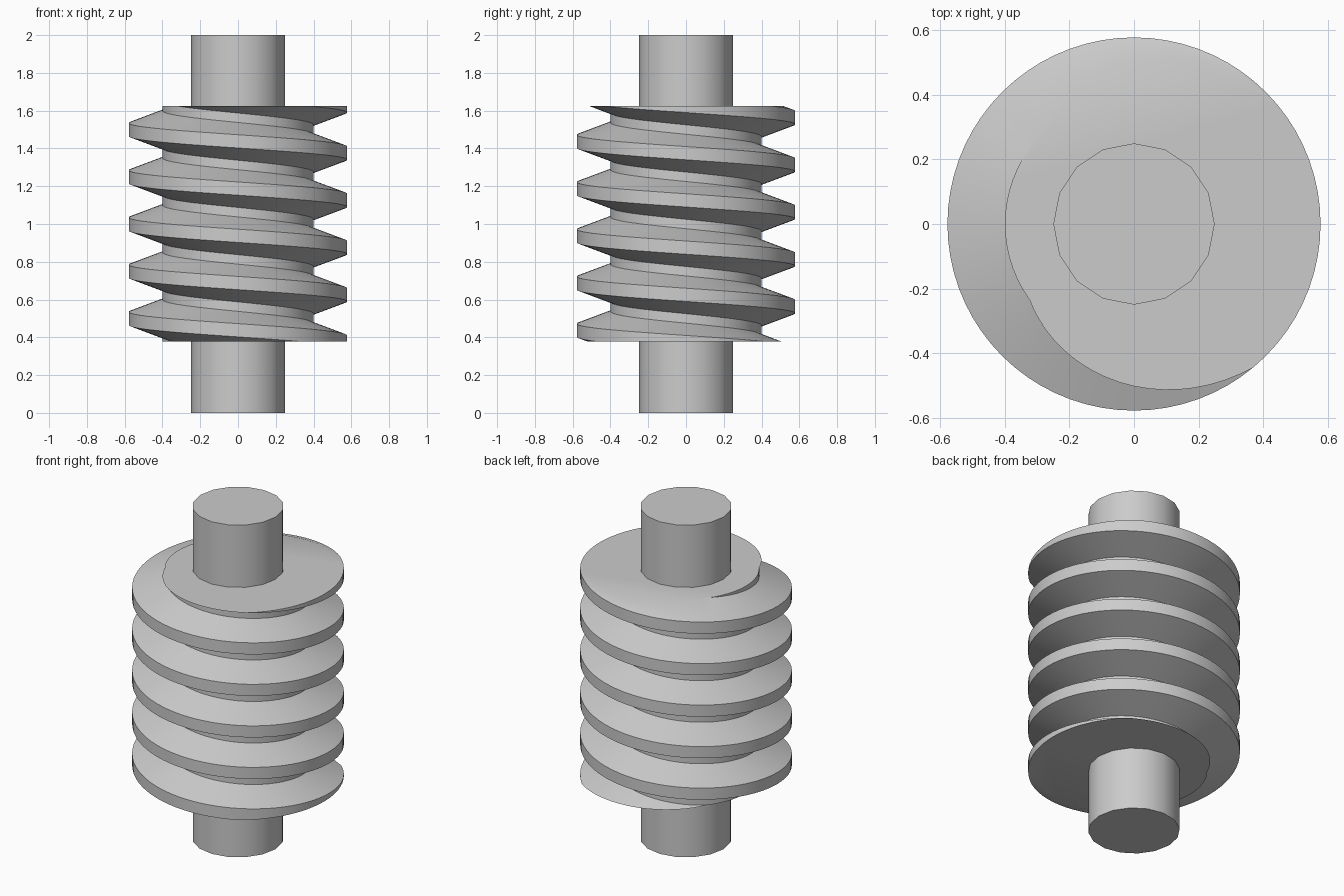
import bpy
import bmesh
from math import cos, sin, pi, radians

if "Cube" in bpy.data.objects:
    bpy.data.objects.remove(bpy.data.objects["Cube"], do_unlink=True)

GREY = (0.6, 0.6, 0.6, 1)
steel = bpy.data.materials.new("grey_metal")
steel.use_nodes = True
steel.diffuse_color = GREY
steel.node_tree.nodes["Principled BSDF"].inputs["Base Color"].default_value = GREY

PITCH, STEPS, TURNS = 0.25, 72, 8
BOTTOM, TOP = 0.377, 1.625
# Tooth section: radius and height offset from the tooth centre
TOOTH = [(0.4, -0.1), (0.578, -0.035), (0.578, 0.035), (0.4, 0.1)]


def finish(obj):
    obj.data.materials.append(steel)
    bpy.ops.object.select_all(action='DESELECT')
    obj.select_set(True)
    bpy.context.view_layer.objects.active = obj
    bpy.ops.object.shade_smooth_by_angle(angle=radians(30))


# Shaft through the whole worm
bpy.ops.mesh.primitive_cylinder_add(vertices=16, radius=0.25, depth=2, location=(0, 0, 1))
shaft = bpy.context.object
shaft.name = "shaft"
finish(shaft)

# Left-handed thread, swept past both ends
bm = bmesh.new()
rings = []
for i in range(STEPS * TURNS + 1):
    a = -2 * pi * i / STEPS
    z = 0.125 - PITCH + PITCH * i / STEPS
    rings.append([bm.verts.new((r * cos(a), r * sin(a), z + dz)) for r, dz in TOOTH])
for i in range(STEPS * TURNS):
    lower, upper = rings[i], rings[i + 1]
    for k in range(3):
        bm.faces.new((lower[k], lower[k + 1], upper[k + 1], upper[k]))
    # Root band joining one turn to the next
    if i + STEPS + 1 < len(rings):
        bm.faces.new((lower[3], rings[i + STEPS][0], rings[i + STEPS + 1][0], upper[3]))

# Trim both ends flat and cap them
for height, direction in ((BOTTOM, -1), (TOP, 1)):
    cut = bmesh.ops.bisect_plane(
        bm, geom=bm.verts[:] + bm.edges[:] + bm.faces[:],
        plane_co=(0, 0, height), plane_no=(0, 0, direction), clear_outer=True)
    rim = [e for e in cut["geom_cut"] if isinstance(e, bmesh.types.BMEdge)]
    bmesh.ops.edgeloop_fill(bm, edges=rim)
bmesh.ops.recalc_face_normals(bm, faces=bm.faces[:])

mesh = bpy.data.meshes.new("worm_thread")
bm.to_mesh(mesh)
bm.free()
thread = bpy.data.objects.new("worm_thread", mesh)
bpy.context.collection.objects.link(thread)
finish(thread)
